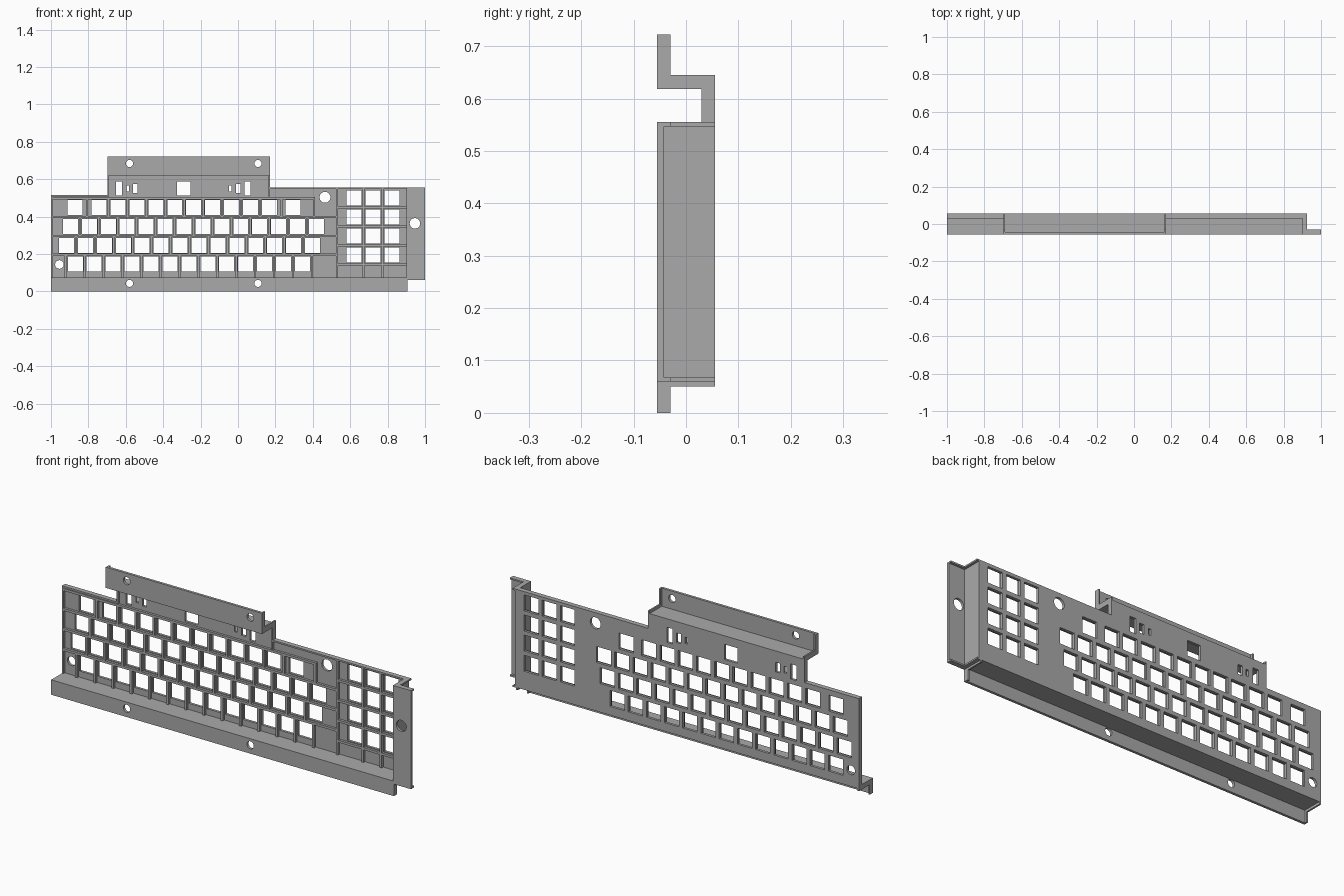
import bpy
import bmesh
from mathutils import Matrix

cube = bpy.data.objects.get("Cube")
if cube:
    bpy.data.objects.remove(cube)

grey = bpy.data.materials.new("plain_grey")
grey.use_nodes = True
COLOUR = (0.4, 0.4, 0.4, 1)
grey.diffuse_color = COLOUR
grey.node_tree.nodes["Principled BSDF"].inputs["Base Color"].default_value = COLOUR

FRONT, BACK = -0.055, 0.055      # outer faces
SKIN, FULL = 0.013, 0.025        # sheet and end rib thickness
CAP = 0.008                      # end rib width
RIB_Y = BACK - FULL


def finish(name, bm):
    bmesh.ops.recalc_face_normals(bm, faces=bm.faces)
    mesh = bpy.data.meshes.new(name)
    bm.to_mesh(mesh)
    bm.free()
    mesh.materials.append(grey)
    ob = bpy.data.objects.new(name, mesh)
    bpy.context.collection.objects.link(ob)
    return ob


def add_box(bm, x, y, z):
    size = [b - a for a, b in (x, y, z)]
    mid = [(a + b) / 2 for a, b in (x, y, z)]
    bmesh.ops.create_cube(bm, size=1, matrix=Matrix.Translation(mid) @ Matrix.Diagonal((*size, 1)))


def add_prism(bm, points, axis, start, end):
    """Extrude a 2D outline along axis; points hold the other two coordinates in order."""
    verts = []
    for p in points:
        co = list(p)
        co.insert(axis, start)
        verts.append(bm.verts.new(co))
    face = bm.faces.new(verts)
    out = bmesh.ops.extrude_face_region(bm, geom=[face])
    move = [0, 0, 0]
    move[axis] = end - start
    bmesh.ops.translate(bm, vec=move, verts=[v for v in out["geom"] if isinstance(v, bmesh.types.BMVert)])


def add_drill(bm, x, z, r, y):
    turn = Matrix.Rotation(1.5707963, 4, 'X')
    bmesh.ops.create_cone(bm, cap_ends=True, segments=32, radius1=r, radius2=r, depth=0.06,
                          matrix=Matrix.Translation((x, y, z)) @ turn)


def cut(ob, bm):
    """Cut the openings out of a part and bake the result."""
    cutter = finish("cutter", bm)
    cutter.hide_render = True
    mod = ob.modifiers.new("openings", 'BOOLEAN')
    mod.object, mod.operation, mod.solver = cutter, 'DIFFERENCE', 'EXACT'
    graph = bpy.context.evaluated_depsgraph_get()
    mesh = bpy.data.meshes.new_from_object(ob.evaluated_get(graph))
    ob.modifiers.clear()
    ob.data = mesh
    bpy.data.objects.remove(cutter)


def folded_part(name, sheet, full, axis, start, end, drills, drill_y):
    """Thin folded sheet with a thicker rib at each end."""
    bm = bmesh.new()
    add_prism(bm, sheet, axis, start + CAP / 2, end - CAP / 2)
    ob = finish(name, bm)
    if drills:
        bm = bmesh.new()
        for x, z, r in drills:
            add_drill(bm, x, z, r, drill_y)
        cut(ob, bm)
    bm = bmesh.new()
    for a in (start, end - CAP):
        add_prism(bm, full, axis, a, a + CAP)
    finish(name + "_end_ribs", bm)


# Key layout: opening starts, bottom height of each row
KEY, PITCH = 0.08, 0.1012
rows = [
    (0.408, [-0.912] + [-0.783 + i * PITCH for i in range(10)] + [0.254]),
    (0.307, [-0.936 + i * PITCH for i in range(14)]),
    (0.206, [-0.957 + i * PITCH for i in range(14)]),
    (0.106, [-0.91 + i * PITCH for i in range(13)]),
]
pad_x = [0.58 + i * PITCH for i in range(3)]
pad_z = [0.155 + i * PITCH for i in range(4)]

# Main panel with raised port section
TOP_L, TOP_R, TAB_Z = 0.515, 0.555, 0.645
TAB_A, TAB_B = -0.697, 0.172
bm = bmesh.new()
add_prism(bm, [(-1, 0.063), (0.912, 0.063), (0.912, TOP_R), (TAB_B, TOP_R), (TAB_B, 0.625),
               (TAB_A, 0.625), (TAB_A, TOP_L), (-1, TOP_L)], 1, BACK - SKIN, BACK)
panel = finish("main_panel", bm)

bm = bmesh.new()
deep = (0, 0.1)
for z, starts in rows:
    for x in starts:
        add_box(bm, (x, x + KEY), deep, (z, z + KEY))
for x in pad_x:
    for z in pad_z:
        add_box(bm, (x, x + KEY), deep, (z, z + KEY))
# Port openings: centre x, width, height
for x, w, h in [(-0.636, 0.032, 0.076), (-0.589, 0.014, 0.032), (-0.549, 0.024, 0.048),
                (-0.289, 0.072, 0.076), (-0.041, 0.014, 0.032), (0.002, 0.024, 0.048),
                (0.052, 0.032, 0.076)]:
    add_box(bm, (x - w / 2, x + w / 2), deep, (0.55 - h / 2, 0.55 + h / 2))
add_drill(bm, -0.955, 0.144, 0.023, BACK)
add_drill(bm, 0.465, 0.503, 0.029, BACK)
cut(panel, bm)

# Ribs between keys
HALF = 0.006
bm = bmesh.new()
rib_y = (RIB_Y, BACK - SKIN + 0.001)


def rib_h(z, a, b):
    add_box(bm, (a, b), rib_y, (z - HALF, z + HALF))


def rib_v(x, a, b):
    add_box(bm, (x - HALF, x + HALF), rib_y, (a, b))


levels = [0.498, 0.398, 0.297, 0.196, 0.075]
KEYS_END, ROW_END = 0.529, 0.412
rib_h(levels[0], -1, ROW_END)
for z in levels[1:4]:
    rib_h(z, -1, KEYS_END)
for i, (z, starts) in enumerate(rows):
    spots = [(a + KEY + b) / 2 for a, b in zip(starts, starts[1:])]
    if i == 0:
        spots.append(ROW_END - HALF)
    if i == 3:
        spots += [starts[0] - 0.011, starts[-1] + KEY + 0.011]
    for x in spots:
        rib_v(x, levels[i + 1], levels[i])
finish("key_ribs", bm)

# Ribs of the number pad
bm = bmesh.new()
rib_v(KEYS_END, 0.07, TOP_R)
for x in pad_x[1:]:
    rib_v(x - 0.0105, 0.07, TOP_R)
for z in pad_z:
    rib_h(z - 0.0105, KEYS_END, 0.905)
finish("number_pad_ribs", bm)

# Rim along the panel edges
bm = bmesh.new()
rim_y = (RIB_Y, BACK)
add_box(bm, (-1, -1 + CAP), rim_y, (0.063, TOP_L))
add_box(bm, (-1, TAB_A), rim_y, (TOP_L - CAP, TOP_L))
add_box(bm, (TAB_B, 0.912), rim_y, (TOP_R - CAP, TOP_R))
finish("panel_rim", bm)

# Bottom shelf with front flange
SHELF = 0.075
folded_part("bottom_shelf",
            [(FRONT, 0), (FRONT + SKIN, 0), (FRONT + SKIN, SHELF - SKIN), (BACK, SHELF - SKIN),
             (BACK, SHELF), (FRONT, SHELF)],
            [(FRONT, 0), (FRONT + FULL, 0), (FRONT + FULL, SHELF - FULL), (BACK, SHELF - FULL),
             (BACK, SHELF), (FRONT, SHELF)],
            0, -1, 0.905, [(-0.58, 0.043, 0.019), (0.107, 0.043, 0.019)], FRONT)

# Top tab, folded forward and up
LOW, HIGH = 0.618, 0.722
folded_part("top_tab",
            [(FRONT, LOW), (BACK, LOW), (BACK, LOW + SKIN), (FRONT + SKIN, LOW + SKIN),
             (FRONT + SKIN, HIGH), (FRONT, HIGH)],
            [(FRONT, LOW), (RIB_Y, LOW), (RIB_Y, TOP_L - CAP), (BACK, TOP_L - CAP), (BACK, TAB_Z),
             (FRONT + FULL, TAB_Z), (FRONT + FULL, HIGH), (FRONT, HIGH)],
            0, TAB_A, TAB_B, [(-0.58, 0.684, 0.019), (0.107, 0.684, 0.019)], FRONT)

# Left side wall with outward flange
WALL = 0.9
folded_part("left_side_wall",
            [(WALL, FRONT), (1, FRONT), (1, FRONT + SKIN), (WALL + SKIN, FRONT + SKIN),
             (WALL + SKIN, BACK), (WALL, BACK)],
            [(WALL, FRONT), (1, FRONT), (1, FRONT + FULL), (WALL + FULL, FRONT + FULL),
             (WALL + FULL, BACK), (WALL, BACK)],
            2, 0.06, TOP_R, [(0.946, 0.364, 0.028)], FRONT)
